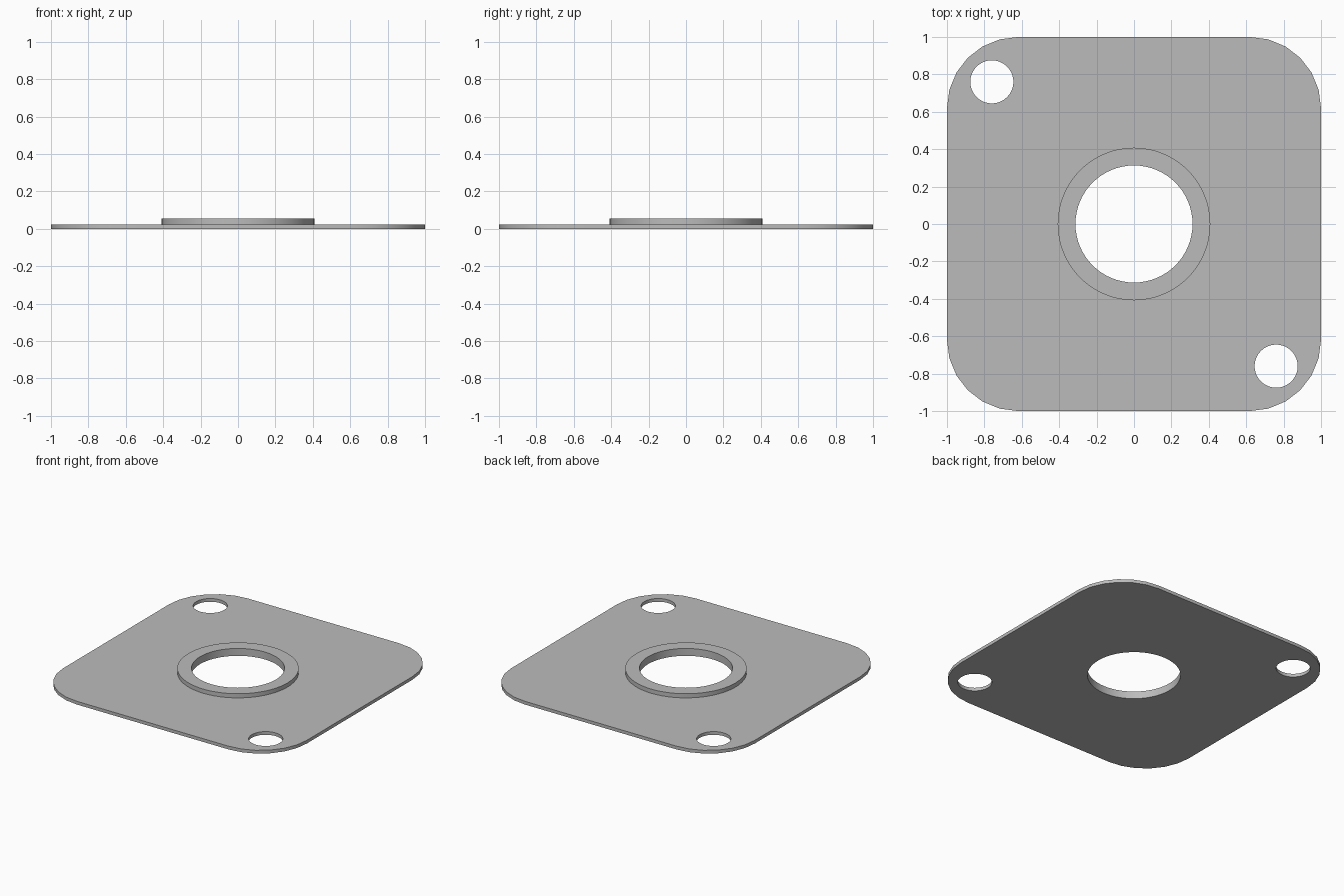
import bpy
import bmesh
from math import cos, sin, pi, radians

default = bpy.data.objects.get("Cube")
if default:
    bpy.data.objects.remove(default, do_unlink=True)

PLATE_TOP, COLLAR_TOP = 0.024, 0.055
HALF, CORNER = 1.0, 0.38
BORE_R, COLLAR_R = 0.313, 0.408
BOLT_R, BOLT_POS = 0.115, 0.76


def circle(r, cx=0.0, cy=0.0, n=64):
    return [(cx + r * cos(2 * pi * i / n), cy + r * sin(2 * pi * i / n)) for i in range(n)]


def rounded_square(half, r, steps=6):
    pts, c = [], half - r
    for k, (sx, sy) in enumerate([(1, 1), (-1, 1), (-1, -1), (1, -1)]):
        for i in range(steps + 1):
            a = (k + i / steps) * pi / 2
            pts.append((sx * c + r * cos(a), sy * c + r * sin(a)))
    return pts


bm = bmesh.new()


def ring(pts, z):
    """Closed loop of vertices at height z."""
    return [bm.verts.new((x, y, z)) for x, y in pts]


def wall(a, b):
    """Band of quads between two matching loops."""
    n = len(a)
    for i in range(n):
        j = (i + 1) % n
        bm.faces.new((a[i], a[j], b[j], b[i]))


def cap(loops):
    """Flat face filling the first loop, leaving the others as holes."""
    edges = []
    for loop in loops:
        for i, v in enumerate(loop):
            w = loop[(i + 1) % len(loop)]
            edges.append(bm.edges.get((v, w)) or bm.edges.new((v, w)))
    bmesh.ops.triangle_fill(bm, edges=edges, use_beauty=True, normal=(0, 0, 1))


# Plate outline and the two diagonal bolt holes, bottom and top
through = [rounded_square(HALF, CORNER),
           circle(BOLT_R, -BOLT_POS, BOLT_POS),
           circle(BOLT_R, BOLT_POS, -BOLT_POS)]
low = [ring(p, 0) for p in through]
high = [ring(p, PLATE_TOP) for p in through]

# Raised collar around the central bore
bore_low = ring(circle(BORE_R), 0)
bore_high = ring(circle(BORE_R), COLLAR_TOP)
collar_low = ring(circle(COLLAR_R), PLATE_TOP)
collar_high = ring(circle(COLLAR_R), COLLAR_TOP)

# Flat surfaces, then the walls that join them
cap(low + [bore_low])
cap(high + [collar_low])
for a, b in zip(low, high):
    wall(a, b)
wall(bore_low, bore_high)
wall(collar_low, collar_high)
wall(collar_high, bore_high)
bmesh.ops.recalc_face_normals(bm, faces=bm.faces)

mesh = bpy.data.meshes.new("flange_plate")
bm.to_mesh(mesh)
bm.free()
plate = bpy.data.objects.new("flange_plate", mesh)
bpy.context.collection.objects.link(plate)

# Plain grey metal
grey = bpy.data.materials.new("plain_grey")
grey.use_nodes = True
colour = (0.5, 0.5, 0.5, 1)
grey.diffuse_color = colour
grey.node_tree.nodes["Principled BSDF"].inputs["Base Color"].default_value = colour
mesh.materials.append(grey)

# Smooth curved walls, crisp rims
bpy.ops.object.select_all(action="DESELECT")
plate.select_set(True)
bpy.context.view_layer.objects.active = plate
bpy.ops.object.shade_smooth_by_angle(angle=radians(30))
